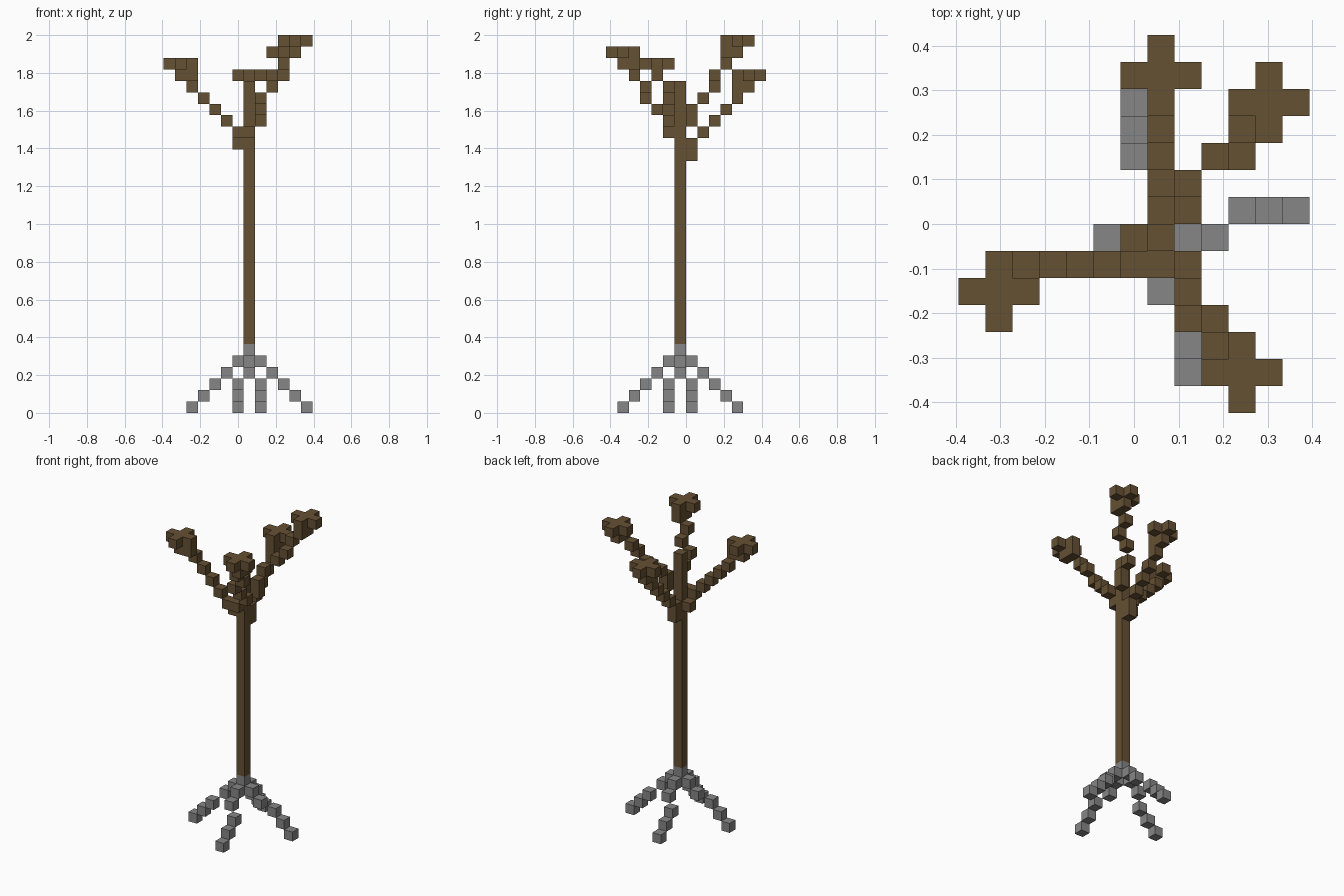
import bpy
import bmesh
from mathutils import Matrix, Vector

if "Cube" in bpy.data.objects:
    bpy.data.objects.remove(bpy.data.objects["Cube"], do_unlink=True)

CELL = 2 / 33                      # edge of one block
TRUNK = Vector((1, -0.5, 0.5))     # trunk axis in block units, at ground level
STEP = {"E": Vector((1, 0, 0)), "W": Vector((-1, 0, 0)),
        "N": Vector((0, 1, 0)), "S": Vector((0, -1, 0)),
        "U": Vector((0, 0, 1)), "D": Vector((0, 0, -1))}


def material(name, rgb):
    mat = bpy.data.materials.new(name)
    mat.use_nodes = True
    colour = (*rgb, 1)
    mat.diffuse_color = colour
    bsdf = mat.node_tree.nodes["Principled BSDF"]
    bsdf.inputs["Base Color"].default_value = colour
    bsdf.inputs["Roughness"].default_value = 0.9
    return mat


def blocks(name, cells, mat, height=1):
    """One object made of a box on every cell, each `height` blocks tall."""
    bm = bmesh.new()
    lift = Vector((0, 0, (height - 1) / 2))
    for cell in cells:
        place = Matrix.Translation((cell + lift) * CELL)
        size = Matrix.Diagonal((CELL, CELL, CELL * height, 1))
        bmesh.ops.create_cube(bm, size=1, matrix=place @ size)
    mesh = bpy.data.meshes.new(name)
    bm.to_mesh(mesh)
    bm.free()
    mesh.materials.append(mat)
    obj = bpy.data.objects.new(name, mesh)
    bpy.context.collection.objects.link(obj)


def walk(level, path):
    """Cells visited from the trunk at a level, one word of moves per cell."""
    cell = TRUNK + STEP["U"] * level
    cells = []
    for word in path.split():
        for move in word:
            cell = cell + STEP[move]
        cells.append(cell)
    return cells


bark = material("brown_bark", (0.133, 0.082, 0.033))
stone = material("grey_root", (0.24, 0.24, 0.24))

# Trunk and the root collar under it
blocks("trunk", walk(5, "U"), bark, height=23)
blocks("root_collar", walk(4, "U"), stone)

# Four roots, the same stepped path turned around the trunk
for name, out, turn in (("right_root", "W", "S"), ("front_root", "S", "E"),
                        ("left_root", "E", "N"), ("back_root", "N", "W")):
    straight = f"{out}D "
    path = straight * 2 + f"{out}{turn}D " + straight * 2
    blocks(name, walk(5, path), stone)

# Four branches, each ending in a cross-shaped tip
branches = {
    "right_branch": (22, "WU SU WU WU WU WU SU W"),
    "front_branch": (23, "SU EU SU SU EU SU EU S"),
    "back_left_branch": (24, "NEU U NU NEU EU NU EU N"),
    "back_branch": (22, "N U NU NU NU NU U N"),
}
for name, (level, path) in branches.items():
    cells = walk(level, path)
    blocks(name, cells, bark)
    centre = cells[-1] + STEP["U"]
    tip = [centre] + [centre + STEP[side] for side in "EWNS"]
    blocks(name + "_tip", tip, bark)
